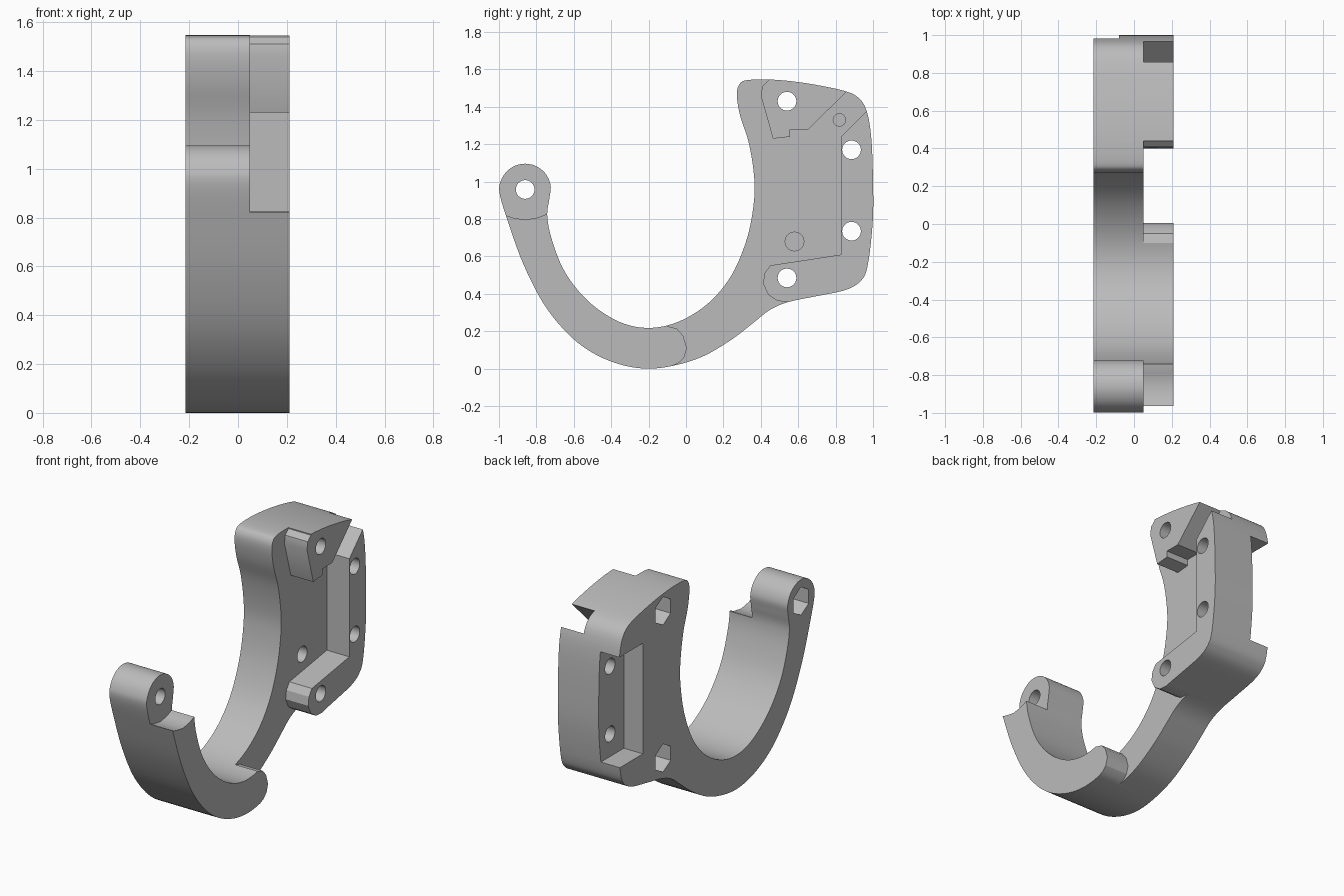
import bpy, bmesh, math
from mathutils import Vector

cube = bpy.data.objects.get("Cube")
if cube:
    bpy.data.objects.remove(cube, do_unlink=True)

LEFT, RIGHT, PLATE = -0.215, 0.21, 0.05

grey = bpy.data.materials.new("light_grey")
grey.use_nodes = True
grey.diffuse_color = (0.5, 0.5, 0.5, 1)
grey.node_tree.nodes["Principled BSDF"].inputs["Base Color"].default_value = (0.5, 0.5, 0.5, 1)


def prism(name, points, x0, x1):
    """Extrude a (y, z) outline along x."""
    bm = bmesh.new()
    face = bm.faces.new([bm.verts.new((x0, y, z)) for y, z in points])
    moved = bmesh.ops.extrude_face_region(bm, geom=[face])["geom"]
    bmesh.ops.translate(bm, vec=(x1 - x0, 0, 0),
                        verts=[v for v in moved if isinstance(v, bmesh.types.BMVert)])
    bmesh.ops.recalc_face_normals(bm, faces=bm.faces)
    mesh = bpy.data.meshes.new(name)
    bm.to_mesh(mesh)
    bm.free()
    mesh.materials.append(grey)
    obj = bpy.data.objects.new(name, mesh)
    bpy.context.collection.objects.link(obj)
    return obj


def ring(y, z, r, n, start=0.0):
    return [(y + r * math.cos(start + math.tau * i / n),
             z + r * math.sin(start + math.tau * i / n)) for i in range(n)]


def smooth(points, steps=5):
    """Closed Catmull-Rom curve through the points."""
    p = [Vector(q) for q in points]
    n, out = len(p), []
    for i in range(n):
        a, b, c, d = p[i - 1], p[i], p[(i + 1) % n], p[(i + 2) % n]
        for k in range(steps):
            t = k / steps
            out.append(tuple(0.5 * (2 * b + (c - a) * t + (2 * a - 5 * b + 4 * c - d) * t ** 2
                                    + (3 * b - a - 3 * c + d) * t ** 3)))
    return out


def cut(obj, name, points, x0, x1):
    cutter = prism(name, points, x0, x1)
    cutter.hide_render = True
    mod = obj.modifiers.new(name, 'BOOLEAN')
    mod.operation, mod.solver, mod.object = 'DIFFERENCE', 'EXACT', cutter
    bpy.context.view_layer.objects.active = obj
    bpy.ops.object.modifier_apply(modifier=mod.name)
    bpy.data.objects.remove(cutter, do_unlink=True)


# Hook outline: pivot eye, throat, upper block, back, underside
eye = [(-0.86 + 0.138 * math.cos(math.radians(a)), 0.958 + 0.138 * math.sin(math.radians(a)))
       for a in range(190, -21, -30)]
throat = [(-0.742, 0.82), (-0.72, 0.7), (-0.66, 0.54), (-0.57, 0.41), (-0.46, 0.31),
          (-0.33, 0.24), (-0.2, 0.218), (-0.07, 0.24), (0.06, 0.305), (0.17, 0.4),
          (0.26, 0.53), (0.33, 0.71), (0.364, 0.9), (0.363, 1.04), (0.335, 1.21)]
block = [(0.29, 1.35), (0.272, 1.46), (0.285, 1.52), (0.33, 1.543), (0.47, 1.545),
         (0.65, 1.525), (0.84, 1.487), (0.92, 1.45), (0.965, 1.38), (0.99, 1.24), (1.0, 1.0),
         (0.998, 0.78), (0.97, 0.545), (0.93, 0.465), (0.85, 0.42), (0.7, 0.388)]
under = [(0.55, 0.357), (0.45, 0.315), (0.36, 0.245), (0.25, 0.16), (0.1, 0.07), (-0.05, 0.02),
         (-0.2, 0.0), (-0.35, 0.022), (-0.5, 0.085), (-0.63, 0.185), (-0.76, 0.345),
         (-0.87, 0.56), (-0.95, 0.78)]
body = prism("hook_half_housing", smooth(eye + throat + block + under), LEFT, RIGHT)

# Stepped recess that leaves the lower jaw, rim and upper boss raised
jaw_step = [(-1.1, 0.825), (-0.97, 0.822), (-0.93, 0.808), (-0.86, 0.796), (-0.79, 0.808),
            (-0.75, 0.825), (-0.6, 0.825), (-0.2, 0.4)]
jaw_end = [(-0.11, 0.3), (-0.1, 0.227), (-0.05, 0.215), (-0.015, 0.175), (0.005, 0.11),
           (-0.01, 0.06), (-0.04, 0.03), (-0.08, 0.012), (-0.08, -0.1)]
rim = [(0.5, -0.1), (0.55, 0.357), (0.49, 0.362), (0.44, 0.395), (0.412, 0.455), (0.42, 0.51),
       (0.45, 0.552), (0.83, 0.61), (0.83, 1.24), (1.1, 1.51)]
boss = [(1.1, 1.72), (0.655, 1.28), (0.555, 1.28), (0.555, 1.24), (0.465, 1.23), (0.4, 1.46),
        (0.408, 1.51), (0.44, 1.54), (0.44, 1.7), (-1.1, 1.7)]
cut(body, "recess_cutter", jaw_step + jaw_end + rim + boss, PLATE, RIGHT + 0.1)

# Pocket at the back of the plain side
cut(body, "back_pocket_cutter", [(0.745, 0.59), (1.1, 0.59), (1.1, 1.3), (0.745, 1.3)],
    LEFT - 0.1, -0.08)

# Screw holes, nut pockets and blind pin holes
nut_holes = [(0.54, 1.43), (0.54, 0.485), (-0.86, 0.958)]
for y, z in nut_holes + [(0.885, 1.17), (0.885, 0.735)]:
    cut(body, "screw_hole_cutter", ring(y, z, 0.05, 32), LEFT - 0.1, RIGHT + 0.1)
for y, z in nut_holes:
    cut(body, "nut_pocket_cutter", ring(y, z, 0.09, 6, math.pi / 6), LEFT - 0.1, LEFT + 0.11)
for y, z, r in [(0.58, 0.68, 0.05), (0.82, 1.33, 0.033)]:
    cut(body, "pin_hole_cutter", ring(y, z, r, 32), PLATE - 0.1, PLATE + 0.1)

bpy.ops.object.select_all(action='DESELECT')
body.select_set(True)
bpy.context.view_layer.objects.active = body
bpy.ops.object.shade_smooth_by_angle(angle=math.radians(25))
